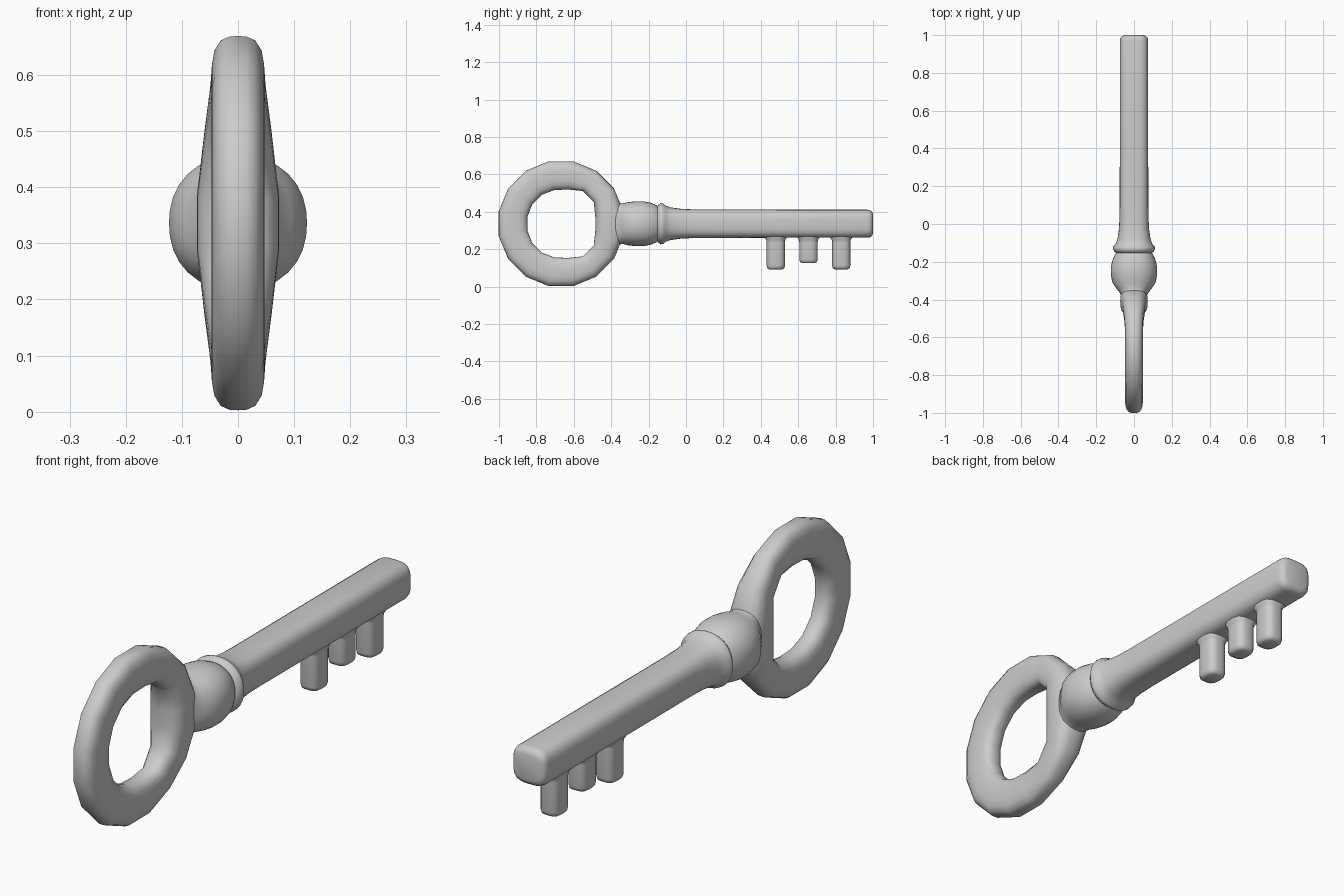
import bpy, bmesh
from math import cos, sin, pi, radians

if "Cube" in bpy.data.objects:
    bpy.data.objects.remove(bpy.data.objects["Cube"])

AXIS_Z = 0.336
grey = bpy.data.materials.new("plain grey")
grey.use_nodes = True
colour = (0.6, 0.6, 0.6, 1)
grey.diffuse_color = colour
grey.node_tree.nodes["Principled BSDF"].inputs["Base Color"].default_value = colour


def superellipse(a, n):
    """Unit rounded-square point at angle a."""
    r = (abs(cos(a)) ** n + abs(sin(a)) ** n) ** (-1 / n)
    return r * cos(a), r * sin(a)


def loft(name, loops, closed=False):
    """Skin a list of equal-length point loops, capping open ends."""
    bm = bmesh.new()
    rows = [[bm.verts.new(p) for p in loop] for loop in loops]
    count = len(rows[0])
    for i in range(len(rows) if closed else len(rows) - 1):
        a, b = rows[i], rows[(i + 1) % len(rows)]
        for j in range(count):
            k = (j + 1) % count
            bm.faces.new((a[j], a[k], b[k], b[j]))
    if not closed:
        bm.faces.new(rows[0])
        bm.faces.new(rows[-1])
    bmesh.ops.recalc_face_normals(bm, faces=bm.faces)
    mesh = bpy.data.meshes.new(name)
    bm.to_mesh(mesh)
    bm.free()
    mesh.materials.append(grey)
    obj = bpy.data.objects.new(name, mesh)
    bpy.context.collection.objects.link(obj)
    bpy.ops.object.select_all(action='DESELECT')
    obj.select_set(True)
    bpy.context.view_layer.objects.active = obj
    bpy.ops.object.shade_smooth_by_angle(angle=radians(50))
    return obj


def section(y, rx, rz, n, count=32):
    """Cross-section around the long axis."""
    pts = [superellipse(2 * pi * i / count, n) for i in range(count)]
    return [(rx * u, y, AXIS_Z + rz * v) for u, v in pts]


# Ring handle: wider towards the neck, with a squarer hole on that side
ring_y, segments, around = -0.668, 16, 20
loops = []
for i in range(segments):
    a = 2 * pi * (i + 0.5) / segments
    outer = 0.34
    hu, hv = superellipse(a, 4 if cos(a) > 0 else 2.1)
    inner = 0.183 * (hu * hu + hv * hv) ** 0.5
    half = 0.047 + 0.028 * max(0, cos(a)) ** 4
    mid, width = (outer + inner) / 2, (outer - inner) / 2
    loop = []
    for j in range(around):
        u, v = superellipse(2 * pi * j / around, 3)
        r = mid + width * u
        loop.append((half * v, ring_y + r * cos(a), AXIS_Z + r * sin(a)))
    loops.append(loop)
loft("ring_handle", loops, closed=True)

# Neck ball blending out of the ring
loft("neck_ball", [section(*s) for s in (
    (-0.44, 0.045, 0.15, 2.5), (-0.39, 0.064, 0.13, 2.5),
    (-0.36, 0.078, 0.112, 2.4), (-0.34, 0.095, 0.108, 2.3),
    (-0.31, 0.114, 0.115, 2.2), (-0.27, 0.123, 0.12, 2.2),
    (-0.23, 0.123, 0.12, 2.2), (-0.19, 0.114, 0.113, 2.2),
    (-0.16, 0.1, 0.1, 2.2), (-0.14, 0.085, 0.085, 2.2))])

# Collar flaring into the rounded-square shaft
loft("collar_and_shaft", [section(*s) for s in (
    (-0.16, 0.085, 0.085, 2.2), (-0.148, 0.102, 0.1, 2.2),
    (-0.135, 0.112, 0.11, 2.2), (-0.122, 0.112, 0.108, 2.2),
    (-0.108, 0.098, 0.096, 2.3), (-0.08, 0.088, 0.087, 2.5),
    (-0.03, 0.08, 0.08, 2.8), (0.05, 0.076, 0.076, 3.2),
    (0.5, 0.075, 0.075, 3.5), (0.97, 0.075, 0.075, 3.5),
    (0.985, 0.072, 0.072, 3.5), (0.995, 0.064, 0.064, 3.5),
    (1.0, 0.05, 0.05, 3.5))])

# Three bit teeth hanging below the shaft, flared at the root
for name, y, bottom in (("front_tooth", 0.48, 0.092),
                        ("middle_tooth", 0.655, 0.125),
                        ("back_tooth", 0.83, 0.092)):
    profile = ((0.3, 1.25), (0.262, 1.2), (0.25, 1.04), (0.235, 1),
               (bottom + 0.02, 1), (bottom + 0.006, 0.92), (bottom, 0.7))
    loops = []
    for z, s in profile:
        pts = [superellipse(2 * pi * i / 20, 3.2) for i in range(20)]
        loops.append([(0.042 * s * u, y + 0.049 * s * v, z) for u, v in pts])
    loft(name, loops)
